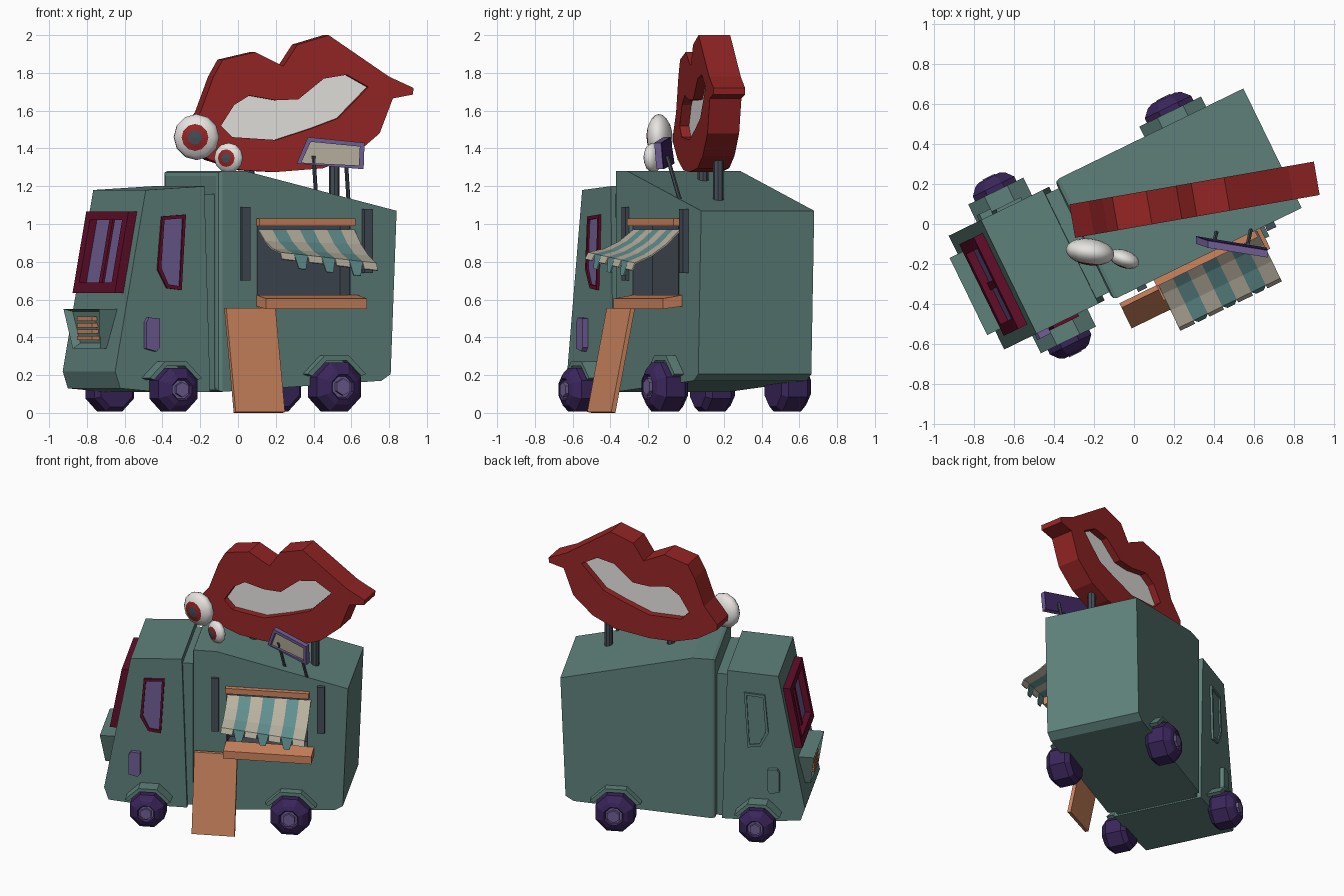
import bpy, bmesh, math
from mathutils import Vector

if "Cube" in bpy.data.objects:
    bpy.data.objects.remove(bpy.data.objects["Cube"])

ANG = math.radians(26)      # the truck stands turned on the grid
VC, W, CW = 0.037, 0.333, 0.317   # centre line, half widths of box and cab


def material(name, r, g, b):
    m = bpy.data.materials.new(name)
    lin = [(c / 255 / 12.92 if c < 11 else ((c / 255 + 0.055) / 1.055) ** 2.4) for c in (r, g, b)]
    m.diffuse_color = (*lin, 1)
    m.use_nodes = True
    m.node_tree.nodes["Principled BSDF"].inputs["Base Color"].default_value = m.diffuse_color
    return m


GREEN = material("body green", 95, 129, 123)
ORANGE = material("orange wood", 206, 133, 95)
RED = material("lip red", 150, 37, 37)
GLASS = material("glass purple", 112, 95, 148)
DARK = material("tire purple", 58, 37, 90)
MAROON = material("maroon trim", 98, 13, 42)
WHITE = material("white", 236, 233, 229)
BEIGE = material("beige", 184, 177, 160)
SLATE = material("slate", 68, 77, 86)
TEAL = material("stripe teal", 97, 143, 143)


def finish(name, bm, mats, turn=True):
    bmesh.ops.recalc_face_normals(bm, faces=bm.faces)
    me = bpy.data.meshes.new(name)
    bm.to_mesh(me)
    bm.free()
    for m in mats:
        me.materials.append(m)
    ob = bpy.data.objects.new(name, me)
    bpy.context.collection.objects.link(ob)
    if turn:
        ob.rotation_euler.z = ANG
    return ob


def shape(name, loops, d0, d1, mat, f, turn=True, round_front=False):
    """Outline (plus optional hole loops) extruded from depth d0 to d1, placed by f(a, b, d)."""
    bm = bmesh.new()
    twin, edges = {}, []
    for pts in loops:
        lo = [bm.verts.new(f(a, b, d0)) for a, b in pts]
        hi = [bm.verts.new(f(a, b, d1)) for a, b in pts]
        twin.update(zip(lo, hi))
        for i in range(len(lo)):
            j = (i + 1) % len(lo)
            bm.faces.new((lo[i], lo[j], hi[j], hi[i]))
            edges.append(bm.edges.get((lo[i], lo[j])))
    if len(loops) == 1:
        caps = [list(twin.keys())]
        bm.faces.new(caps[0])
    else:
        res = bmesh.ops.triangle_fill(bm, edges=edges, use_beauty=True)
        caps = [list(g.verts) for g in res["geom"] if isinstance(g, bmesh.types.BMFace)]
    for c in caps:
        bm.faces.new([twin[v] for v in c])
    if round_front:
        es = [e for e in bm.edges if all(v.co.x < -0.25 for v in e.verts)]
        bmesh.ops.bevel(bm, geom=es, offset=0.025, segments=2, profile=0.5, affect='EDGES')
    return finish(name, bm, [mat], turn)


def rect(a0, a1, b0, b1):
    return [(a0, b0), (a1, b0), (a1, b1), (a0, b1)]


def side(s, w):
    """Placement on a truck side: a along, b up, d outward from half width w."""
    return lambda a, b, d: (a, VC + s * (w + d), b)


def across(a, b, d):
    return (a, VC + d, b)


def nose(a, b, d):
    """Placement on the sloping windscreen face."""
    return (-0.86 + 0.1875 * (b - 0.22) - d, VC + a, b)


def rod(name, p, q, r, mat, segs=8, turn=False):
    p, q = Vector(p), Vector(q)
    bm = bmesh.new()
    bmesh.ops.create_cone(bm, cap_ends=True, segments=segs, radius1=r, radius2=r, depth=(q - p).length)
    bm.transform((q - p).to_track_quat('Z', 'Y').to_matrix().to_4x4())
    bmesh.ops.translate(bm, verts=bm.verts, vec=(p + q) / 2)
    return finish(name, bm, [mat], turn)


# Body: box, neck and cab
box = shape("cargo_box", [[(-.262, .11), (.70, .17), (.755, .205), (.79, 1.07), (-.1, 1.28), (-.262, 1.28)]],
            -W, W, GREEN, across, round_front=True)
shape("neck", [rect(-.36, -.24, .12, 1.16)], -.29, .29, GREEN, across)
shape("cab", [[(-.83, .13), (-.86, .22), (-.68, 1.18), (-.335, 1.2), (-.30, .11), (-.6, .11)]],
      -CW, CW, GREEN, across)

# Windscreen with two panes
shape("windscreen_frame", [rect(-.255, .255, .635, 1.065), rect(-.195, .195, .69, 1.02)], -.01, .05, MAROON, nose)
shape("windscreen_glass", [rect(-.2, .2, .685, 1.025)], -.005, .008, GLASS, nose)
shape("windscreen_divider", [rect(-.02, .02, .685, 1.025)], 0, .02, MAROON, nose)

# Protruding grille
bm = bmesh.new()
top = [(-.78, .215, .55), (-.78, -.215, .55), (-.905, -.215, .55), (-.905, .215, .55)]
bot = [(-.80, .165, .34), (-.80, -.165, .34), (-.875, -.165, .34), (-.875, .165, .34)]
t, b = ([bm.verts.new((u, VC + v, z)) for u, v, z in r] for r in (top, bot))
bm.faces.new(t)
bm.faces.new(b)
for i in range(4):
    face = bm.faces.new((t[i], t[(i + 1) % 4], b[(i + 1) % 4], b[i]))
    if i == 2:
        front = face
bm.normal_update()
bmesh.ops.recalc_face_normals(bm, faces=bm.faces)
bmesh.ops.inset_region(bm, faces=[front], thickness=.03, depth=-.04)
finish("grille_housing", bm, [GREEN])
for i in range(4):
    z = .385 + i * .034
    shape("grille_bar", [rect(-.885, -.83, z, z + .022)], -.09, .09, ORANGE, across)

# Cab side windows, handles, wheels and fenders; the left side is left in body colour
for s in (-1, 1):
    trim, pane = (MAROON, GLASS) if s < 0 else (GREEN, GREEN)
    outline = [(-.59, 1.04), (-.45, 1.05), (-.475, .65), (-.56, .66), (-.615, .76)]
    inner = [(-.528 + (a + .528) * .78, .86 + (z - .86) * .9) for a, z in outline]
    shape("side_window_frame", [outline, inner], -.01, .015, trim, side(s, CW))
    shape("side_window_glass", [inner], -.01, .005, pane, side(s, CW))
    shape("side_handle", [[(-.69, .34), (-.63, .325), (-.612, .345), (-.612, .5), (-.675, .505), (-.69, .48)]],
          -.01, .03, pane, side(s, CW))
    for u, r, out in ((-.55, .125, .49), (.41, .14, .465)):
        zc = r * math.cos(math.pi / 8) + .008
        bm = bmesh.new()
        prof = [(.8, -.19), (1, -.16), (1, -.05), (.72, -.012), (.5, 0), (.42, -.015)]
        rings = [[bm.verts.new((u + r * k * math.cos(math.pi * (i + .5) / 4), VC + s * (out + d),
                                zc + r * k * math.sin(math.pi * (i + .5) / 4))) for i in range(8)]
                 for k, d in prof]
        for p, q in zip(rings, rings[1:]):
            for i in range(8):
                bm.faces.new((p[i], p[(i + 1) % 8], q[(i + 1) % 8], q[i]))
        bm.faces.new(rings[0])
        bm.faces.new(rings[-1]).material_index = 1
        finish("wheel", bm, [DARK, GLASS])
        rod("wheel_hub", (u, VC + s * (out - .03), zc), (u, VC + s * (out + .005), zc), r * .32, GLASS, 6, True)
        arch = [(u + k * r * math.cos(math.pi * (i + .5) / 4) * 1.04, zc + k * r * math.sin(math.pi * (i + .5) / 4))
                for k, order in ((1.28, (0, 1, 2, 3)), (1.08, (3, 2, 1, 0))) for i in order]
        shape("fender", [arch], -.05, out - W - .075, GREEN, side(s, W))

# Serving hatch with slate lining, posts, beam, counter and leaning board
RIGHT = side(-1, W)
hatch = rect(-.035, .52, .6, 1.0)
cutter = shape("hatch_cutter", [hatch], -.12, .1, SLATE, RIGHT)
cutter.hide_render = True
cutter.hide_set(True)
cut = box.modifiers.new("hatch", 'BOOLEAN')
cut.object, cut.operation, cut.solver = cutter, 'DIFFERENCE', 'EXACT'
shape("hatch_lining", [hatch, rect(-.027, .512, .608, .992)], -.12, .002, SLATE, RIGHT)
shape("hatch_back", [hatch], -.122, -.112, SLATE, RIGHT)
shape("hatch_post_front", [rect(-.13, -.08, .7, 1.09)], -.01, .02, SLATE, RIGHT)
shape("hatch_post_rear", [rect(.585, .635, .74, 1.08)], -.01, .03, SLATE, RIGHT)
shape("hatch_beam", [rect(-.035, .53, .99, 1.03)], -.01, .035, ORANGE, RIGHT)
shape("counter", [[(-.29, .625), (-.41, .605), (-.41, .55), (-.29, .565)]], -.035, .56, ORANGE,
      lambda a, b, d: (d, a, b))
shape("leaning_board", [[(-.325, .555), (-.35, .555), (-.465, .005), (-.44, 0)]], -.24, .05, ORANGE,
      lambda a, b, d: (d, a, b))

# Striped awning with scalloped edge
bm = bmesh.new()
curve = [(-.30, .97), (-.38, .91), (-.47, .87), (-.565, .85)]
n, u0, u1 = 7, -.025, .54
for i in range(n):
    a, c = u0 + (u1 - u0) * i / n, u0 + (u1 - u0) * (i + 1) / n
    teal = i % 2
    drop = .075 if teal else .035
    rows = [(v, z, a, c) for v, z in curve] + [(-.583, .85 - drop, a + .02 * teal, c - .02 * teal)]
    verts = [[bm.verts.new((u, v, z - .06 * (u - u0) * (-.30 - v) / .16)) for u in (p, q)] for v, z, p, q in rows]
    for p, q in zip(verts, verts[1:]):
        bm.faces.new((p[0], p[1], q[1], q[0])).material_index = teal
bmesh.ops.remove_doubles(bm, verts=bm.verts, dist=.0005)
awning = finish("awning", bm, [BEIGE, TEAL])
awning.modifiers.new("thickness", 'SOLIDIFY').thickness = .008


# Lips sign on the roof
def lips(a, b, d):
    return (a - .17 * d, -.07 + .175 * (a + .3) + .985 * d, b)


outer = [(-.295, 1.47), (-.2, 1.59), (-.13, 1.78), (-.08, 1.87), (.09, 1.91), (.24, 1.835), (.315, 1.95),
         (.48, 2.0), (.8, 1.78), (.93, 1.72), (.925, 1.685), (.82, 1.665), (.75, 1.48), (.61, 1.36), (.45, 1.295),
         (.2, 1.275), (.02, 1.285), (-.15, 1.34), (-.29, 1.43)]
mouth = [(-.09, 1.52), (-.02, 1.63), (.06, 1.68), (.2, 1.655), (.32, 1.66), (.455, 1.77), (.575, 1.79),
         (.69, 1.725), (.53, 1.56), (.385, 1.505), (.2, 1.445), (-.03, 1.46)]
shape("lips", [outer, mouth], 0, .17, RED, lips, False)
shape("teeth", [mouth], .05, .12, WHITE, lips, False)
for x, y, z in ((.51, .17, 1.08), (.06, .09, 1.15)):
    rod("lips_post", (x, y, z), (x, y, 1.36), .028, SLATE)

# Eyeballs: flattened balls whose front rings are pupil and iris
for c, r, tilt in (((-.22, -.14, 1.46), .122, -8), ((-.05, -.175, 1.35), .08, -20)):
    bm = bmesh.new()
    bmesh.ops.create_uvsphere(bm, u_segments=12, v_segments=10, radius=r)
    for f in bm.faces:
        h = f.calc_center_median().z / r
        f.material_index = 2 if h > .93 else 1 if h > .8 else 0
        f.smooth = f.material_index == 0
    eye = finish("eyeball", bm, [WHITE, RED, SLATE], False)
    eye.location = c
    eye.scale = (1, 1, .55)
    eye.rotation_euler = (math.radians(92), 0, math.radians(tilt))


# Small framed sign on two thin poles
def panel(a, b, d):
    return (a, -.085 - .17 * (a - .31) - d + .25 * (1.38 - b) * .3, b)


board = [(.31, 1.32), (.37, 1.46), (.67, 1.43), (.665, 1.29)]
face = [(.335, 1.325), (.385, 1.435), (.645, 1.41), (.64, 1.31)]
shape("small_sign_frame", [board, face], -.015, .018, GLASS, panel, False)
shape("small_sign_back", [board], -.02, -.008, DARK, panel, False)
shape("small_sign_face", [face], -.009, 0, BEIGE, panel, False)
for x in (.4, .57):
    rod("small_sign_pole", (x, -.1, 1.36), (x + .015, -.03, 1.12), .011, SLATE, 6)
